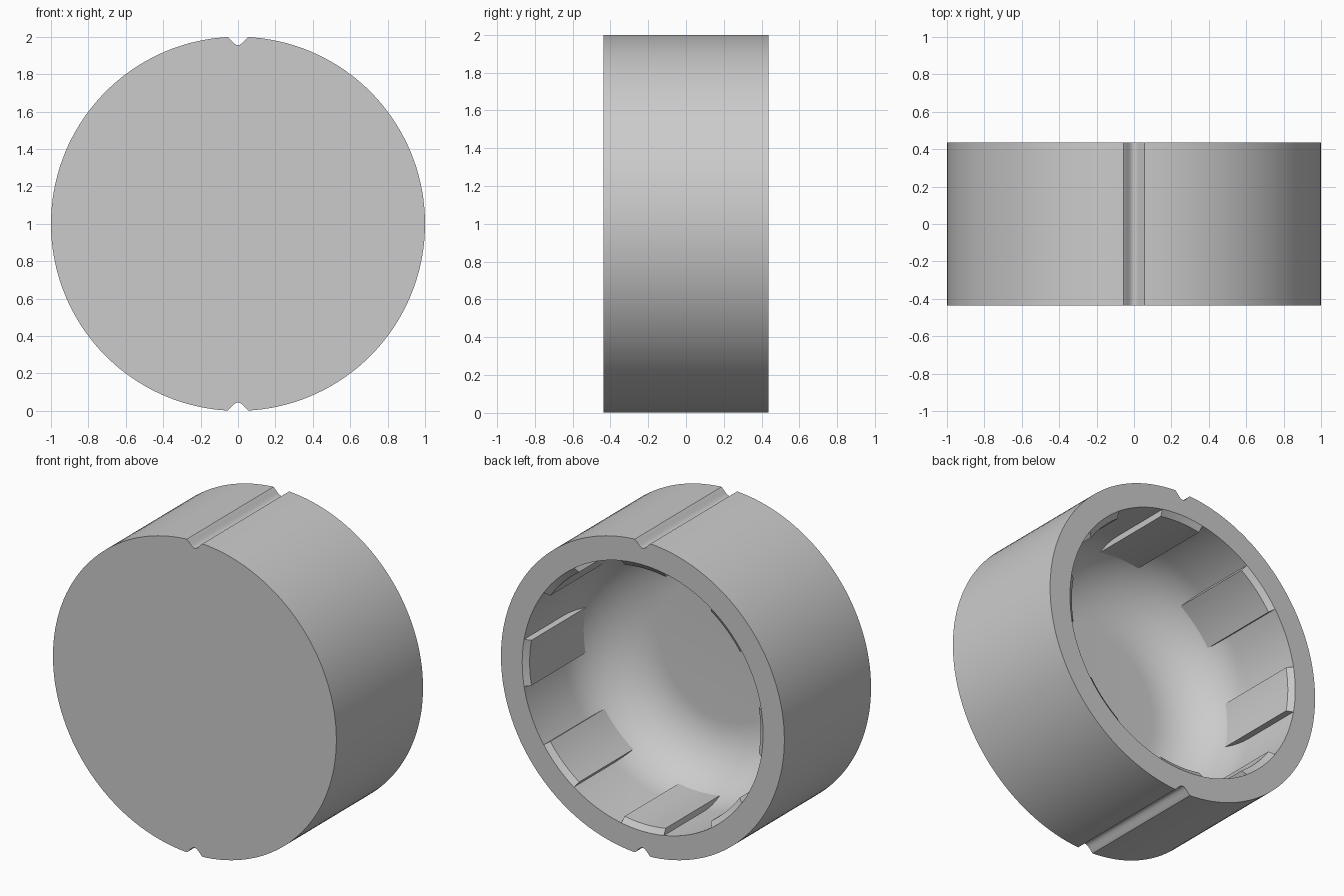
import bpy, bmesh, math

if "Cube" in bpy.data.objects:
    bpy.data.objects.remove(bpy.data.objects["Cube"])

HALF = 0.437        # half depth of the cap
BORE = 0.85         # inner wall radius
PAD_R = 0.815       # radius of the gripping pads
FILLET = 0.40       # rounding between wall and floor
FILLET_Y = 0.03     # depth where the rounding starts
GROOVE_W, GROOVE_D = 0.055, 0.045

grey = bpy.data.materials.new("light_grey_plastic")
grey.use_nodes = True
colour = (0.6, 0.6, 0.6, 1)
grey.diffuse_color = colour
grey.node_tree.nodes["Principled BSDF"].inputs["Base Color"].default_value = colour


def finish(bm, name):
    bmesh.ops.recalc_face_normals(bm, faces=bm.faces)
    mesh = bpy.data.meshes.new(name)
    bm.to_mesh(mesh)
    bm.free()
    mesh.materials.append(grey)
    ob = bpy.data.objects.new(name, mesh)
    bpy.context.collection.objects.link(ob)
    bpy.ops.object.select_all(action='DESELECT')
    ob.select_set(True)
    bpy.context.view_layer.objects.active = ob
    bpy.ops.object.shade_smooth_by_angle(angle=math.radians(30))
    return ob


def point(r, a, y):
    return (r * math.cos(a), y, 1 + r * math.sin(a))


def bridge(bm, a, b):
    n = len(a)
    for i in range(n):
        j = (i + 1) % n
        bm.faces.new((a[i], a[j], b[j], b[i]))


# Angles around the cap, with finer steps across the top and bottom grooves
angles = [i * math.tau / 144 for i in range(144)]
angles = [a for a in angles if abs(math.cos(a)) > GROOVE_W + 0.005]
for mid in (math.pi / 2, math.pi * 1.5):
    angles += [mid + GROOVE_W * k / 8 for k in range(-8, 9)]
angles.sort()


def outer_radius(a):
    x = abs(math.cos(a))
    if x >= GROOVE_W - 0.0005:
        return 1.0
    return 1 - GROOVE_D * math.cos(math.pi / 2 * x / GROOVE_W) ** 1.2


# Cap body: grooved outside, plain bore, rounded bowl floor
bm = bmesh.new()
rings = [[bm.verts.new(point(outer_radius(a), a, y)) for a in angles]
         for y in (-HALF, HALF)]
profile = [(BORE, HALF)]
for k in range(17):
    t = math.pi / 2 * k / 16
    profile.append((BORE - FILLET + FILLET * math.cos(t),
                    FILLET_Y - FILLET * math.sin(t)))
for r, y in profile:
    rings.append([bm.verts.new(point(r, a, y)) for a in angles])
for first, second in zip(rings, rings[1:]):
    bridge(bm, first, second)
bm.faces.new(rings[0])
bm.faces.new(rings[-1])
finish(bm, "cap_body")

# Eight gripping pads around the bore, bevelled at the open end
section = [(PAD_R, -0.2), (PAD_R, HALF - 0.025), (BORE, HALF),
           (BORE + 0.02, HALF - 0.02), (BORE + 0.02, -0.2)]
SPAN = math.radians(10.2)
for n in range(8):
    bm = bmesh.new()
    mid = n * math.tau / 8
    slices = [[bm.verts.new(point(r, mid + SPAN * k / 4, y)) for r, y in section]
              for k in range(-4, 5)]
    for first, second in zip(slices, slices[1:]):
        bridge(bm, first, second)
    bm.faces.new(slices[0])
    bm.faces.new(slices[-1])
    finish(bm, f"grip_pad_{n + 1}")
